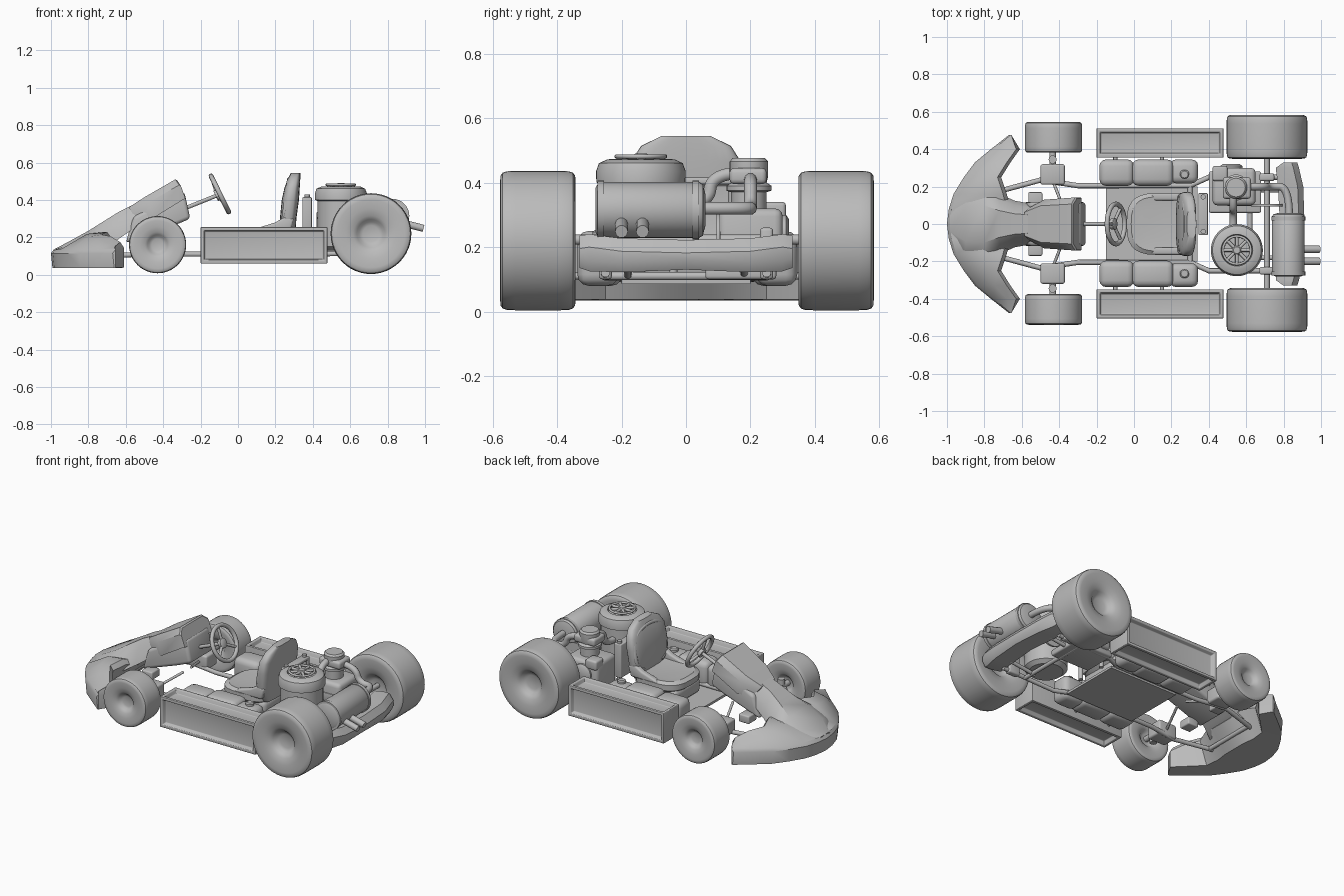
import bpy, bmesh
from math import pi, sin, cos
from mathutils import Vector, Matrix

cube = bpy.data.objects.get("Cube")
if cube:
    bpy.data.objects.remove(cube)

grey = bpy.data.materials.new("plain grey")
grey.use_nodes = True
COL = (0.5, 0.5, 0.5, 1)
grey.diffuse_color = COL
grey.node_tree.nodes["Principled BSDF"].inputs["Base Color"].default_value = COL
parts = []


def finish(name, bm, bevel=0, matrix=None):
    bmesh.ops.remove_doubles(bm, verts=bm.verts, dist=1e-5)
    bmesh.ops.recalc_face_normals(bm, faces=bm.faces)
    if bevel:
        sharp = [e for e in bm.edges if e.calc_face_angle(0) > 0.5]
        bmesh.ops.bevel(bm, geom=sharp, offset=bevel, segments=3, profile=0.5,
                        affect='EDGES', clamp_overlap=True)
    if matrix:
        bm.transform(matrix)
    me = bpy.data.meshes.new(name)
    bm.to_mesh(me)
    bm.free()
    me.materials.append(grey)
    ob = bpy.data.objects.new(name, me)
    bpy.context.collection.objects.link(ob)
    parts.append(ob)


def loft(name, rings, bevel=0, matrix=None):
    """Skin closed rings of equal length and cap both ends."""
    bm = bmesh.new()
    vs = [[bm.verts.new(p) for p in r] for r in rings]
    n = len(vs[0])
    for a, b in zip(vs, vs[1:]):
        for i in range(n):
            bm.faces.new((a[i], a[(i + 1) % n], b[(i + 1) % n], b[i]))
    bm.faces.new(vs[0])
    bm.faces.new(vs[-1])
    finish(name, bm, bevel, matrix)


def box(name, lo, hi, bevel=0.0, recess=()):
    bm = bmesh.new()
    lo, hi = Vector(lo), Vector(hi)
    bmesh.ops.create_cube(bm, size=1, matrix=Matrix.Translation((lo + hi) / 2)
                          @ Matrix.Diagonal((*(hi - lo), 1)))
    bm.normal_update()
    faces = [f for f in bm.faces if any(f.normal.dot(Vector(d)) > 0.9 for d in recess)]
    if faces:
        bmesh.ops.inset_individual(bm, faces=faces, thickness=0.026, depth=0)
        bmesh.ops.inset_individual(bm, faces=faces, thickness=0.008, depth=-0.026)
    finish(name, bm, bevel)


def lathe(name, profile, loc, axis=(0, 0, 1), seg=40):
    """Turn (radius, height) points round an axis."""
    rings = [[(r * cos(2 * pi * i / seg), r * sin(2 * pi * i / seg), h) for i in range(seg)]
             for r, h in profile]
    m = Matrix.Translation(loc) @ Vector(axis).to_track_quat('Z', 'Y').to_matrix().to_4x4()
    loft(name, rings, 0, m)


def prism(name, outline, y0, y1, bevel=0.01):
    loft(name, [[(x, y, z) for x, z in outline] for y in (y0, y1)], bevel)


def tube(name, pts, r, smooth=False, closed=False):
    cu = bpy.data.curves.new(name, 'CURVE')
    cu.dimensions = '3D'
    cu.bevel_depth, cu.bevel_resolution, cu.use_fill_caps = r, 3, True
    sp = cu.splines.new('NURBS' if smooth else 'POLY')
    sp.points.add(len(pts) - 1)
    for p, c in zip(sp.points, pts):
        p.co = (*c, 1)
    sp.use_cyclic_u = closed
    if smooth:
        sp.order_u, sp.use_endpoint_u = 3, True
    cu.materials.append(grey)
    bpy.context.collection.objects.link(bpy.data.objects.new(name, cu))


def wheel(name, loc, R, h, s):
    half = [(0.01, .56), (.2, .57), (.29, .64), (.35, .78), (.44, .89), (.62, .97), (.84, 1),
            (.93, .99), (.975, .93), (.995, .82), (1, .6)]
    prof = [(R * r, h * t) for r, t in half]
    prof += [(r, -t) for r, t in reversed(prof)]
    lathe(name, prof, loc, (0, s, 0), 48)


def oval(cx, cy, z, a, b, n=28, p=0.7):
    """Rounded rectangle ring in a horizontal plane."""
    ring = []
    for i in range(n):
        c, s = cos(2 * pi * i / n), sin(2 * pi * i / n)
        ring.append((cx + a * abs(c) ** p * (1 if c > 0 else -1),
                     cy + b * abs(s) ** p * (1 if s > 0 else -1), z))
    return ring


# Paired parts on each side
for s, tag in ((-1, "front"), (1, "back")):
    wheel("drive_wheel_" + tag, (.711, s * .4625 + .003, .22), .216, .117, s)
    wheel("steered_wheel_" + tag, (-.43, s * .46 + .003, .161), .153, .082, s)
    y0, y1 = sorted((s * .352 + .003, s * .508 + .003))
    box("side_pod_" + tag, (-.2, y0, .06), (.478, y1, .255), .004,
        ((0, s, 0), (0, 0, 1), (0, 0, -1)))
    # Tanks beside the seat, in swelling segments
    for i, (a, b, top) in enumerate(((-.185, 0, .24), (-.01, .212, .25), (.19, .343, .235))):
        y0, y1 = sorted((s * (.2 if i < 2 else .213) + .004, s * .341 + .004))
        box(f"tank_{tag}_{i + 1}", (a, y0, .08), (b, y1, top), .035)
    lathe("tank_cap_" + tag, [(.025, 0), (.025, .022), (.018, .028)], (.27, s * .265, .225))
    # Frame rails and steering knuckles
    tube("frame_rail_" + tag, [(-.74, s * .17, .1), (-.5, s * .235, .11), (-.3, s * .205, .11),
         (.3, s * .205, .11), (.4, s * .25, .11), (.78, s * .25, .12)], .014)
    box("knuckle_" + tag, (-.5, s * .265 - .055, .1), (-.37, s * .265 + .055, .19), .012)
    tube("stub_axle_" + tag, [(-.435, s * .3, .163), (-.435, s * .42, .163)], .018)
    tube("kingpin_" + tag, [(-.435, s * .345, .11), (-.435, s * .345, .215)], .022)
    tube("tie_rod_" + tag, [(-.43, s * .22, .14), (-.36, s * .04, .19)], .008)
    for x in (-.1, .15):
        tube("pod_bracket_" + tag, [(x, s * .2, .11), (x, s * .37, .11)], .011)
    box("pedal_" + tag, (-.565, s * .13 - .04, .15), (-.49, s * .13 + .04, .2), .008)
    box("axle_bearing_" + tag, (.67, s * .25 - .02, .1), (.75, s * .25 + .02, .26), .01)

# Wrapped nose bumper, undercut behind: y, leading x, trailing x, upper z, undercut
half = [(0, -1, -.66, .2, .1), (.08, -.99, -.66, .2, .1), (.16, -.965, -.68, .23, .09),
        (.25, -.91, -.71, .215, .05), (.33, -.85, -.66, .205, .02), (.4, -.765, -.61, .175, 0),
        (.475, -.67, -.655, .155, 0)]
sections = [(-y, *t) for y, *t in reversed(half[1:])] + half
loft("nose_bumper", [[(f + .008, y, .035), (f, y, .115), (f + .015, y, .135),
     (f * .45 + b * .55, y, z - .012), (b - .02 * (b - f > .1), y, z), (b, y, z - .03),
     (b - u, y, .038)] for y, f, b, z, u in sections])

# Fairing climbing from the bumper: x, half width, lower z, upper z
rise = [(-.985, .07, .08, .135), (-.9, .17, .1, .18), (-.8, .18, .12, .235), (-.72, .13, .14, .285),
        (-.64, .1, .19, .335), (-.54, .085, .26, .385)]
loft("nose_fairing", [[(x, -w * 1.25, a), (x, -w, a * .4 + b * .6), (x, -w * .55, b), (x, w * .55, b),
     (x, w, a * .4 + b * .6), (x, w * 1.25, a)] for x, w, a, b in rise])
# Upright number panel and its shroud
panel = [(-.585, .36, .085, .07), (-.5, .415, .13, .11), (-.335, .51, .142, .105), (-.325, .505, .138, .1)]
loft("steering_panel", [[(x, -w * .75, z), (x, w * .75, z), (x + .02, w, z - .03),
     (x + d * .45, w, z - d), (x + d * .45, -w, z - d), (x + .02, -w, z - .03)]
     for x, z, w, d in panel])
prism("panel_shroud", [(-.56, .31), (-.4, .4), (-.287, .445), (-.255, .3), (-.35, .26), (-.6, .17)],
      -.118, .118, .02)
tube("nose_crossbar", [(-.72, -.18, .1), (-.72, .18, .1)], .014)

# Steering wheel
normal = Vector((.9, 0, .44)).normalized()
centre = Vector((-.097, 0, .432))
up = Vector((0, 1, 0)).cross(normal)
rim = [centre + .107 * (Vector((0, cos(a), 0)) + up * sin(a))
       for a in (2 * pi * i / 32 for i in range(32))]
tube("steering_rim", rim, .013, closed=True)
for i in (3, 13, 24):
    tube("steering_spoke", [centre - normal * .015, rim[i]], .009)
lathe("steering_hub", [(.03, -.025), (.03, -.005), (.02, 0)], centre, normal, 20)
tube("steering_column", [(-.42, 0, .3), centre - normal * .02], .011)

# Floor and seat
box("floor_pan", (-.15, -.2, .085), (.34, .2, .1))
box("seat_base", (-.02, -.13, .1), (.28, .13, .2), .03)
loft("seat_cushion", [oval(.13, 0, .17, .13, .13), oval(.13, 0, .2, .17, .165),
     oval(.13, 0, .235, .17, .165), oval(.135, 0, .25, .15, .145), oval(.14, 0, .245, .1, .1)])
for s in (-1, 1):
    y0, y1 = sorted((s * .125, s * .165))
    prism("seat_bolster", [(.08, .23), (.11, .252), (.2, .28), (.25, .31), (.3, .3), (.28, .23)], y0, y1, .012)
# Backrest stacked upward: x, half width, half depth, z
back = [(.27, .12, .03, .2), (.27, .155, .04, .26), (.268, .165, .044, .3), (.28, .172, .046, .4),
        (.289, .17, .041, .465), (.3, .14, .033, .513), (.308, .075, .025, .545)]
loft("seat_back", [oval(x, 0, z, d, w, 28, .6) for x, w, d, z in back])
bolster = [(-.09, .26), (-.15, .28), (-.155, .42), (-.115, .49), (0, .515)]
tube("seat_piping", [(.236 + (z - .24) * .14, y, z) for y, z in bolster]
     + [(.236 + (z - .24) * .14, -y, z) for y, z in reversed(bolster[:-1])], .012, True)

# Radiator behind the seat
box("radiator", (.345, -.06, .2), (.395, .165, .415), .006, ((1, 0, 0),))
for y in (-.04, .145):
    tube("radiator_post", [(.37, y, .1), (.37, y, .43)], .014)

# Round cooling drum with fan
drum = [(.1, .13), (.125, .15), (.125, .395), (.138, .4), (.139, .435), (.13, .46), (.104, .472),
        (.085, .473), (.08, .45), (.02, .45)]
lathe("fan_drum", drum, (.55, -.14, 0), seg=48)
lathe("fan_hub", [(.028, .45), (.028, .48), (.018, .49)], (.55, -.14, 0), seg=24)
for i in range(8):
    a = 2 * pi * i / 8
    d = Vector((cos(a), sin(a), 0))
    tube("fan_blade", [Vector((.55, -.14, .478)) + d * .02, Vector((.55, -.14, .478)) + d * .075], .009)
tube("fan_ring", [(.55 + .075 * cos(i * pi / 12), -.14 + .075 * sin(i * pi / 12), .481)
                  for i in range(24)], .007, closed=True)

# Engine block, barrel and head
box("crankcase", (.42, .1, .13), (.65, .3, .32), .025)
box("engine_mount", (.4, .06, .1), (.68, .28, .14), .01)
lathe("engine_barrel", [(.055, .3), (.055, .37), (.07, .375), (.07, .39), (.055, .4), (.06, .42),
                        (.06, .465), (.05, .476)], (.545, .195, 0), seg=24)
box("cylinder_head", (.475, .135, .395), (.625, .25, .445), .015)
lathe("clutch_cover", [(.06, 0), (.06, .04), (.045, .05)], (.52, .27, .24), (0, 1, 0), 24)
box("carburettor", (.42, .23, .28), (.5, .31, .34), .012)
tube("intake_pipe", [(.53, .18, .43), (.53, .08, .43), (.53, .07, .33), (.53, -.02, .33)], .02, True)

# Rear axle with sprocket and brake disc
tube("rear_axle", [(.71, -.42, .223), (.71, .42, .223)], .016)
lathe("sprocket", [(.085, -.006), (.085, .006)], (.71, .1, .223), (0, 1, 0))
box("chain_guard", (.5, .095, .2), (.77, .107, .25), .004)
for y in (-.18, .18):
    tube("bumper_strut", [(.6, y, .11), (.84, y, .14)], .012)
for x in (.3, .62):
    tube("frame_crossbar", [(x, -.25 + (.62 - x) * .14, .11), (x, .25 - (.62 - x) * .14, .11)], .013)

# Silencer with twin tail pipes
can = [(.07, -.28), (.087, -.27), (.087, .04), (.08, .052), (.05, .06)]
lathe("silencer", can, (.825, 0, .315), (0, 1, 0), 32)
for y in (-.265, .03):
    lathe("silencer_band", [(.091, -.01), (.091, .01)], (.825, y, .315), (0, 1, 0), 32)
tube("exhaust_pipe", [(.6, .2, .41), (.69, .2, .41), (.72, .2, .32), (.83, .2, .32), (.83, .04, .32)],
     .02, True)
for y in (-.2, -.135):
    tube("tail_pipe", [(.83, y, .282), (.9, y, .272), (.992, y, .248)], .02)

# Rear bumper: y, inner x, outer x, lower z, upper z
tail = [(.33, .8, .872, .135, .235), (.3, .758, .882, .125, .24), (.2, .77, .905, .122, .227),
        (0, .78, .912, .13, .222)]
tail += [(-y, *t) for y, *t in reversed(tail[:-1])]
loft("rear_bumper", [[(a, y, c), (b - .02, y, c), (b, y, c + .03), (b, y, d - .04),
     (b - .03, y, d), (a, y, d)] for y, a, b, c, d in tail])

# Smooth shading with crisp creases
bpy.ops.object.select_all(action='DESELECT')
for ob in parts:
    ob.select_set(True)
bpy.context.view_layer.objects.active = parts[0]
bpy.ops.object.shade_smooth_by_angle(angle=0.6)
